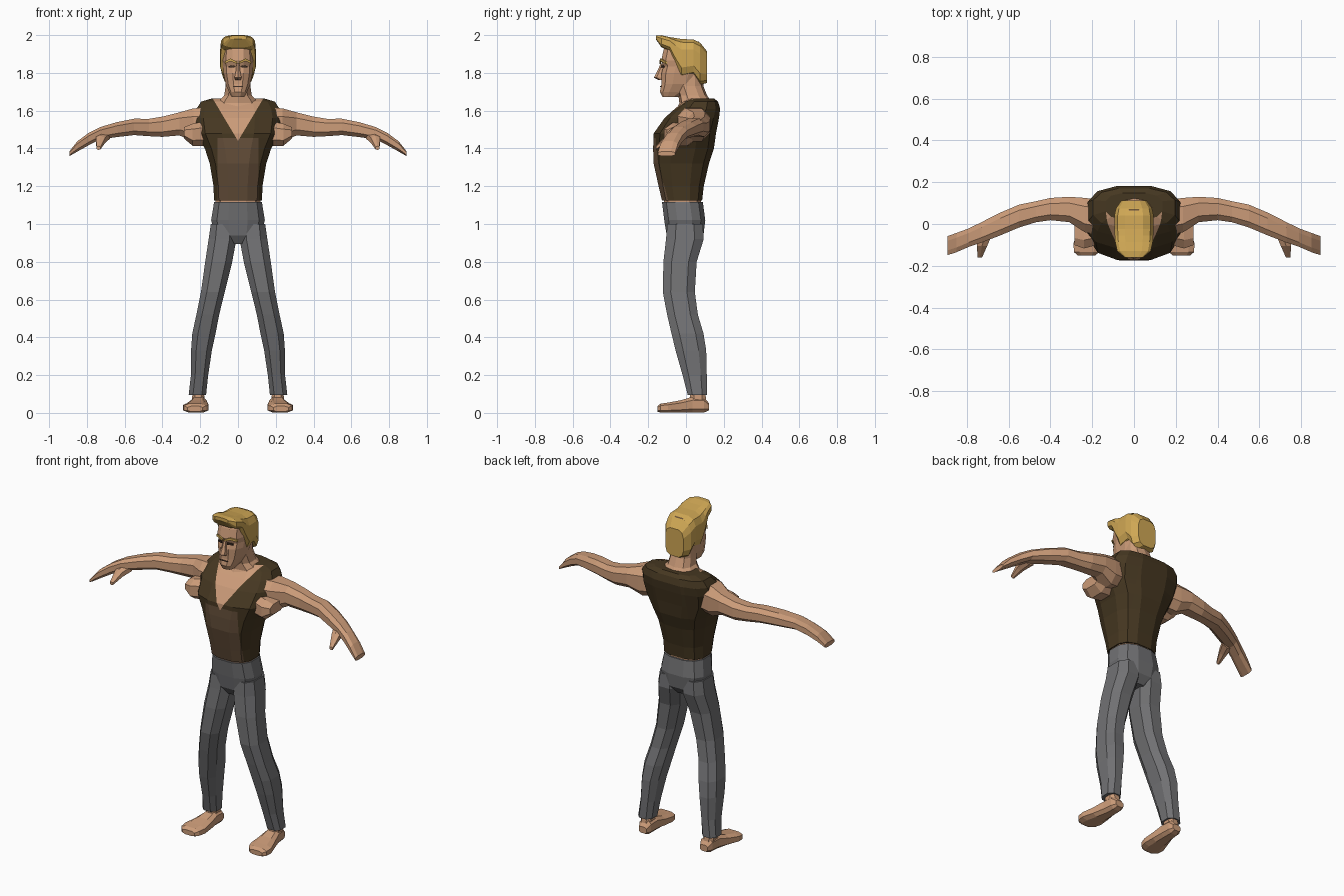
import bpy, bmesh, math
from mathutils import Vector


def material(name, r, g, b):
    m = bpy.data.materials.new(name)
    m.diffuse_color = (r, g, b, 1)
    return m


SKIN = material("skin", 0.60, 0.33, 0.19)
HAIR = material("blond hair", 0.63, 0.39, 0.09)
VEST = material("dark brown vest", 0.060, 0.038, 0.015)
PANEL = material("brown front panel", 0.13, 0.078, 0.042)
PANTS = material("grey trousers", 0.165, 0.165, 0.172)
DARK = material("dark eye", 0.05, 0.03, 0.02)


def finish(bm, name, mats):
    bmesh.ops.recalc_face_normals(bm, faces=bm.faces)
    me = bpy.data.meshes.new(name)
    bm.to_mesh(me)
    bm.free()
    for m in mats:
        me.materials.append(m)
    ob = bpy.data.objects.new(name, me)
    bpy.context.collection.objects.link(ob)
    return ob


def loft_bm(axis, sections, n=8, power=2.6, side=1):
    """Rounded rings along an axis; a section is (pos, u0, u1, v0, v1)."""
    bm = bmesh.new()
    rings = []
    for t, u0, u1, v0, v1 in sections:
        ring = []
        for i in range(n):
            a = 2 * math.pi * (i + 0.5) / n
            c, s = math.cos(a), math.sin(a)
            u = (u0 + u1) / 2 + (u1 - u0) / 2 * math.copysign(abs(c) ** (2 / power), c)
            v = (v0 + v1) / 2 + (v1 - v0) / 2 * math.copysign(abs(s) ** (2 / power), s)
            p = {"x": (t, u, v), "y": (u, t, v), "z": (u, v, t)}[axis]
            ring.append(bm.verts.new((p[0] * side, p[1], p[2])))
        rings.append(ring)
    for a, b in zip(rings, rings[1:]):
        for i in range(n):
            j = (i + 1) % n
            bm.faces.new((a[i], a[j], b[j], b[i]))
    bm.faces.new(rings[0])
    bm.faces.new(rings[-1])
    return bm


def loft(name, mat, axis, sections, **kw):
    return finish(loft_bm(axis, sections, **kw), name, [mat])


def centred(rows):
    """Expand (pos, half_width, v0, v1) to a symmetric section."""
    return [(t, -w, w, a, b) for t, w, a, b in rows]


def plate(name, mat, front, depth=0.008):
    """Thin plate: outline pushed back along y."""
    bm = bmesh.new()
    f = bm.faces.new([bm.verts.new(p) for p in front])
    ext = bmesh.ops.extrude_face_region(bm, geom=[f])
    vs = [g for g in ext["geom"] if isinstance(g, bmesh.types.BMVert)]
    bmesh.ops.translate(bm, verts=vs, vec=(0, depth, 0))
    return finish(bm, name, [mat])


# Torso: vest with cut V neckline and front panel
bm = loft_bm("z", centred([
    (1.125, 0.130, -0.130, 0.088), (1.20, 0.133, -0.148, 0.097),
    (1.32, 0.153, -0.175, 0.125), (1.40, 0.180, -0.178, 0.152),
    (1.48, 0.222, -0.175, 0.163), (1.56, 0.235, -0.118, 0.178),
    (1.61, 0.225, -0.062, 0.184), (1.648, 0.200, -0.015, 0.172),
    (1.665, 0.140, 0.020, 0.150)]), n=12, power=2.8)
cuts = [((0, 0, 1.44), (1.67, 0, -1)), ((0, 0, 1.44), (-1.67, 0, -1)),
        ((0.108, 0, 0), (1, 0, 0)), ((-0.108, 0, 0), (1, 0, 0)),
        ((0, 0, 1.455), (0, 0, 1))]
for co, no in cuts:
    bmesh.ops.bisect_plane(bm, geom=bm.verts[:] + bm.edges[:] + bm.faces[:],
                           plane_co=co, plane_no=Vector(no).normalized())
for f in bm.faces:
    c = f.calc_center_median()
    if c.z > 1.44 + 1.67 * abs(c.x) and c.y < 0.08:
        f.material_index = 1
    elif abs(c.x) < 0.107 and c.y < -0.08 and c.z < 1.455:
        f.material_index = 2
finish(bm, "vest", [VEST, SKIN, PANEL])

# Waist, pelvis and neck
loft("waist", SKIN, "z", centred([(1.09, 0.122, -0.118, 0.082),
                                  (1.14, 0.122, -0.120, 0.082)]), n=12)
loft("pelvis", PANTS, "z", centred([
    (0.895, 0.045, -0.075, 0.06), (0.94, 0.125, -0.105, 0.095),
    (1.02, 0.146, -0.118, 0.105), (1.116, 0.130, -0.130, 0.092)]), n=12)
loft("neck", SKIN, "z", centred([
    (1.57, 0.150, -0.07, 0.150), (1.64, 0.115, -0.035, 0.140),
    (1.68, 0.076, -0.040, 0.112), (1.73, 0.068, -0.055, 0.092),
    (1.80, 0.066, -0.060, 0.090)]), n=10)

# Head
loft("head", SKIN, "z", centred([
    (1.672, 0.034, -0.125, -0.04), (1.70, 0.050, -0.140, 0.02),
    (1.74, 0.067, -0.133, 0.06), (1.80, 0.079, -0.132, 0.085),
    (1.835, 0.081, -0.122, 0.09), (1.865, 0.083, -0.134, 0.09),
    (1.92, 0.080, -0.122, 0.09), (1.965, 0.065, -0.10, 0.07)]), n=12)
loft("nose", SKIN, "z", centred([
    (1.762, 0.017, -0.145, -0.10), (1.775, 0.021, -0.170, -0.10),
    (1.81, 0.013, -0.152, -0.10), (1.85, 0.009, -0.134, -0.10)]), n=6)
plate("mouth", DARK, [(-0.025, -0.138, 1.726), (0.025, -0.138, 1.726),
                      (0.025, -0.138, 1.730), (-0.025, -0.138, 1.730)])

# Swept-up hair with a quiff, long at the back
loft("hair", HAIR, "y", centred([
    (-0.160, 0.045, 1.978, 1.998), (-0.130, 0.082, 1.935, 2.0),
    (-0.085, 0.092, 1.915, 1.990), (-0.055, 0.094, 1.835, 1.986),
    (-0.025, 0.096, 1.770, 1.982), (0.040, 0.096, 1.785, 1.978),
    (0.075, 0.088, 1.735, 1.962), (0.112, 0.062, 1.745, 1.915)]),
    n=12, power=3.4)

# Parts repeated on both sides
for side, tag in ((1, "left"), (-1, "right")):
    loft(tag + "_trouser_leg", PANTS, "z", [
        (1.00, 0.010, 0.148, -0.105, 0.095), (0.92, 0.004, 0.160, -0.112, 0.100),
        (0.80, 0.026, 0.178, -0.125, 0.062), (0.64, 0.066, 0.200, -0.128, 0.052),
        (0.52, 0.096, 0.224, -0.105, 0.068), (0.42, 0.115, 0.246, -0.082, 0.098),
        (0.33, 0.135, 0.252, -0.060, 0.112), (0.20, 0.155, 0.252, -0.022, 0.114),
        (0.095, 0.166, 0.264, 0.006, 0.114)], side=side)
    loft(tag + "_ankle", SKIN, "z", [
        (0.05, 0.172, 0.246, 0.015, 0.112), (0.14, 0.182, 0.242, 0.025, 0.100)],
        side=side)
    loft(tag + "_foot", SKIN, "y", [
        (0.122, 0.178, 0.232, 0.012, 0.052), (0.095, 0.166, 0.246, 0.0, 0.085),
        (0.035, 0.164, 0.252, 0.0, 0.088), (-0.030, 0.157, 0.272, 0.0, 0.068),
        (-0.095, 0.152, 0.294, 0.0, 0.056), (-0.135, 0.164, 0.290, 0.0, 0.050),
        (-0.152, 0.185, 0.270, 0.006, 0.036)], power=3, side=side)
    # Arm and mitten-like hand
    loft(tag + "_arm", SKIN, "x", [
        (0.16, -0.06, 0.120, 1.44, 1.62), (0.235, -0.045, 0.130, 1.43, 1.618),
        (0.31, 0.005, 0.134, 1.465, 1.595), (0.40, 0.015, 0.128, 1.458, 1.572),
        (0.47, 0.005, 0.112, 1.462, 1.560), (0.55, -0.020, 0.096, 1.468, 1.560),
        (0.64, -0.058, 0.058, 1.458, 1.542), (0.73, -0.092, 0.012, 1.445, 1.515),
        (0.79, -0.112, -0.018, 1.415, 1.485), (0.85, -0.138, -0.040, 1.382, 1.440),
        (0.893, -0.152, -0.055, 1.358, 1.385)], side=side)
    loft(tag + "_front_shoulder", SKIN, "x", [
        (0.16, -0.10, 0.05, 1.41, 1.55), (0.24, -0.122, 0.05, 1.41, 1.535),
        (0.285, -0.105, 0.04, 1.45, 1.515)], side=side)
    loft(tag + "_thumb", SKIN, "y", [
        (-0.050, 0.675, 0.750, 1.44, 1.49), (-0.105, 0.700, 0.755, 1.42, 1.468),
        (-0.160, 0.726, 0.750, 1.392, 1.412)], n=6, side=side)
    # Eye and eyebrow
    plate(tag + "_eye", DARK, [(side * x, y, z) for x, y, z in (
        (0.018, -0.132, 1.828), (0.050, -0.122, 1.828),
        (0.050, -0.122, 1.837), (0.018, -0.132, 1.840))])
    plate(tag + "_eyebrow", HAIR, [(side * x, y, z) for x, y, z in (
        (0.006, -0.141, 1.848), (0.040, -0.137, 1.862), (0.070, -0.108, 1.848),
        (0.070, -0.108, 1.860), (0.040, -0.137, 1.876), (0.006, -0.141, 1.860))])
